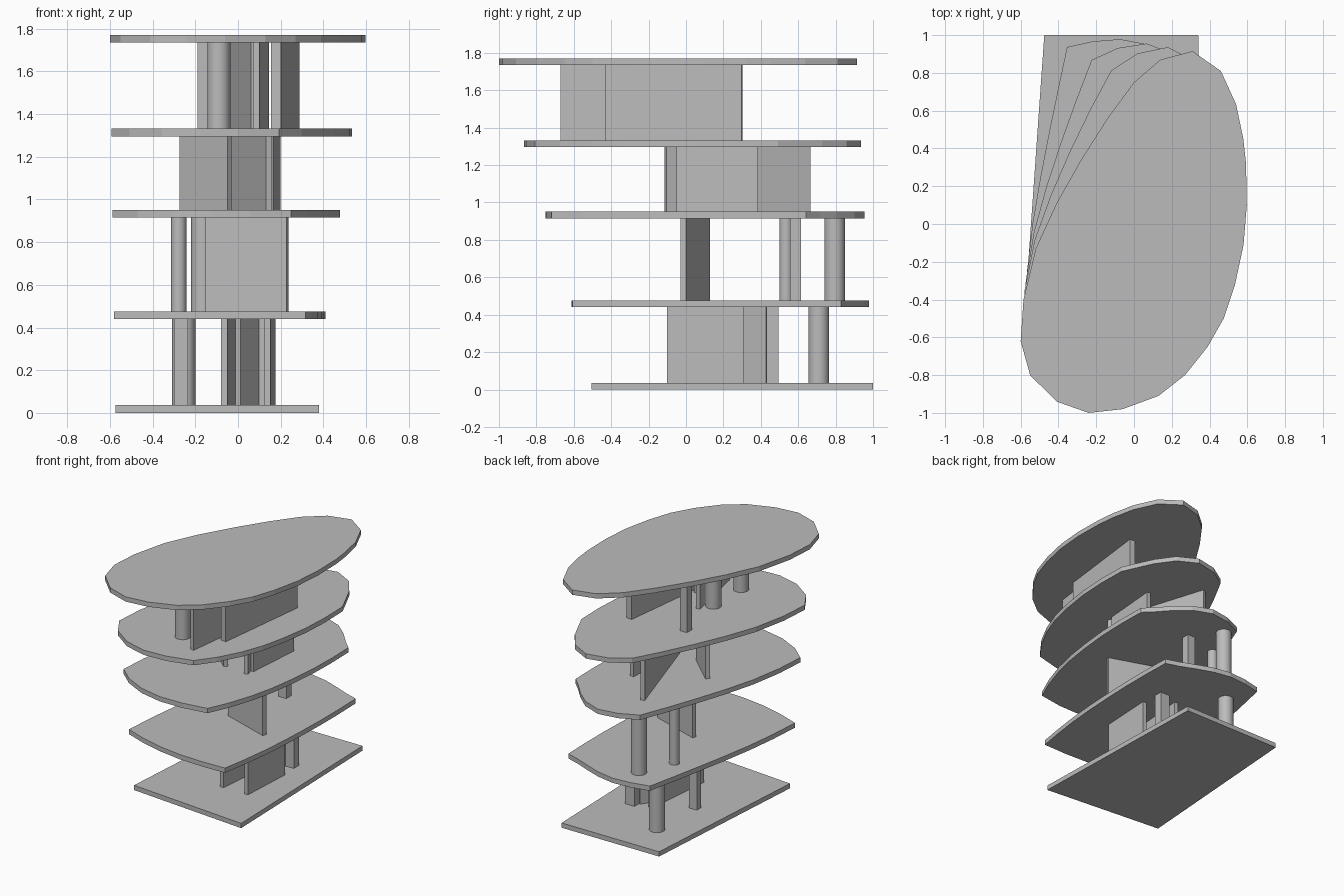
import bpy, bmesh
from mathutils import Vector

if "Cube" in bpy.data.objects:
    bpy.data.objects.remove(bpy.data.objects["Cube"], do_unlink=True)

GREY = (0.5, 0.5, 0.5, 1)
mat = bpy.data.materials.new("plain grey")
mat.use_nodes = True
mat.diffuse_color = GREY
mat.node_tree.nodes["Principled BSDF"].inputs["Base Color"].default_value = GREY


def prism(name, outline, low, high):
    """Extrude a flat outline upward from low to high."""
    bm = bmesh.new()
    face = bm.faces.new([bm.verts.new((p[0], p[1], low)) for p in outline])
    top = bmesh.ops.extrude_face_region(bm, geom=[face])
    verts = [g for g in top["geom"] if isinstance(g, bmesh.types.BMVert)]
    bmesh.ops.translate(bm, vec=(0, 0, high - low), verts=verts)
    bmesh.ops.recalc_face_normals(bm, faces=bm.faces)
    mesh = bpy.data.meshes.new(name)
    bm.to_mesh(mesh)
    bm.free()
    mesh.materials.append(mat)
    obj = bpy.data.objects.new(name, mesh)
    bpy.context.collection.objects.link(obj)
    return obj


def wall(name, level, start, end, thick=0.03):
    """Upright panel between two plan points."""
    a, b = Vector(start), Vector(end)
    side = (b - a).normalized().orthogonal() * thick / 2
    prism(name, [a + side, b + side, b - side, a - side], *level)


def post(name, level, x0, x1, y0, y1):
    prism(name, [(x0, y0), (x1, y0), (x1, y1), (x0, y1)], *level)


def column(name, level, x, y, radius):
    low, high = level
    bpy.ops.mesh.primitive_cylinder_add(vertices=32, radius=radius, depth=high - low,
                                        location=(x, y, (low + high) / 2))
    obj = bpy.context.object
    obj.name = name
    obj.data.materials.append(mat)
    bpy.ops.object.shade_smooth_by_angle()


# Floor plates: a four-sided plan blends into an oval, corner to corner
corners = [(-0.475, 1.0), (0.34, 1.0), (0.38, -0.505), (-0.575, -0.42)]
oval_sides = [
    [(0, 0.75), (0.14, 0.87), (0.31, 0.915), (0.46, 0.81), (0.54, 0.635), (0.578, 0.455)],
    [(0.593, 0.32), (0.597, 0.1), (0.58, -0.11), (0.535, -0.32), (0.475, -0.5),
     (0.39, -0.65), (0.27, -0.8)],
    [(0.13, -0.91), (-0.06, -0.98), (-0.24, -1.0), (-0.41, -0.94), (-0.55, -0.8)],
    [(-0.6, -0.62), (-0.585, -0.4), (-0.52, -0.13), (-0.41, 0.11), (-0.28, 0.34),
     (-0.14, 0.56)],
]


def plan(blend):
    outline = []
    for i, side in enumerate(oval_sides):
        a, b = Vector(corners[i]), Vector(corners[(i + 1) % 4])
        for k, p in enumerate(side):
            outline.append(a.lerp(b, k / len(side)).lerp(Vector(p), blend))
    return outline


THICK = 0.036
bottoms = [0, 0.44, 0.915, 1.296, 1.735]
for i, low in enumerate(bottoms):
    prism(f"floor_plate_{i + 1}", plan(low / bottoms[-1]), low, low + THICK)
levels = [(a + THICK, b) for a, b in zip(bottoms, bottoms[1:])]

# First storey
L = levels[0]
column("first_column", L, -0.255, 0.71, 0.055)
post("first_left_post", L, -0.30, -0.235, 0.25, 0.30)
post("first_right_post", L, 0.085, 0.165, 0.43, 0.495)
wall("first_inner_wall", L, (-0.065, -0.1), (-0.015, 0.45))
wall("first_outer_wall", L, (0.138, -0.1), (0.16, 0.31))
wall("first_short_wall", L, (0.0, 0.31), (0.085, 0.435))

# Second storey
L = levels[1]
column("second_large_column", L, -0.165, 0.795, 0.055)
column("second_small_column", L, -0.278, 0.535, 0.036)
post("second_post", L, -0.05, 0.015, 0.555, 0.615)
wall("second_wall", L, (-0.15, 0.115), (0.232, -0.015))

# Third storey
L = levels[2]
wall("third_long_wall", L, (0.145, -0.11), (-0.1, 0.66))
wall("third_outer_wall", L, (0.15, -0.05), (0.185, 0.385))
wall("third_left_wall", L, (-0.265, 0.12), (-0.04, -0.09))

# Fourth storey
L = levels[3]
column("fourth_front_column", L, -0.09, -0.53, 0.054)
column("fourth_middle_column", L, -0.09, -0.2, 0.054)
post("fourth_post", L, -0.19, -0.13, 0.2, 0.26)
wall("fourth_front_wall", L, (0.085, -0.67), (0.13, -0.3))
wall("fourth_inner_wall", L, (0.075, -0.6), (-0.03, -0.1))
wall("fourth_long_wall", L, (0.178, -0.43), (0.265, 0.3), 0.045)
